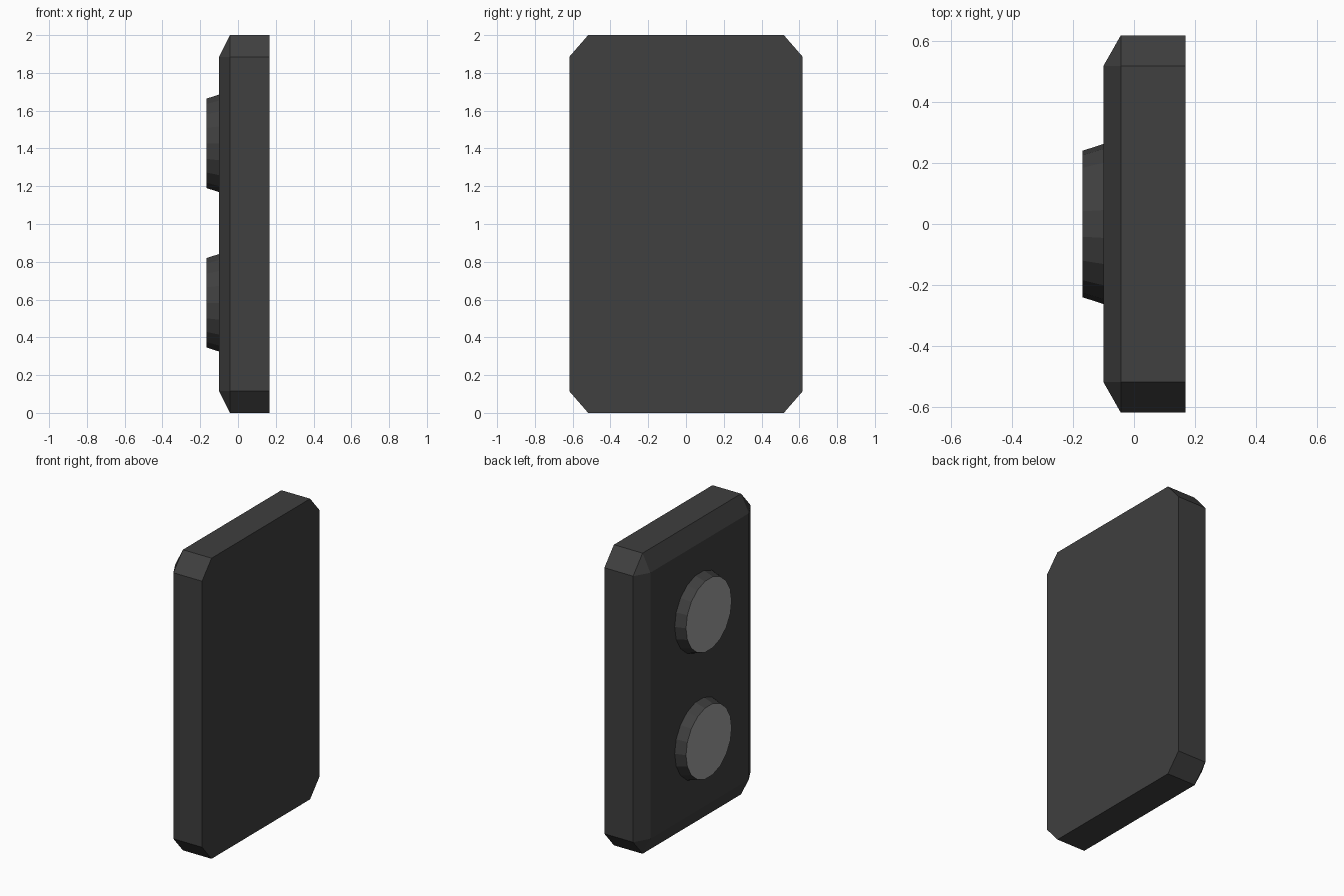
import bpy, bmesh
from math import cos, sin, pi

if "Cube" in bpy.data.objects:
    bpy.data.objects.remove(bpy.data.objects["Cube"])


def material(name, v):
    m = bpy.data.materials.new(name)
    m.diffuse_color = (v, v, v, 1)
    m.use_nodes = True
    m.node_tree.nodes["Principled BSDF"].inputs["Base Color"].default_value = m.diffuse_color
    return m


dark = material("dark_grey", 0.05)
light = material("light_grey", 0.35)


def loft(name, rings):
    """Closed solid from rings of equal vertex count; coincident points merge."""
    bm = bmesh.new()
    rows = [[bm.verts.new(p) for p in ring] for ring in rings]
    n = len(rows[0])
    for a, b in zip(rows, rows[1:]):
        for i in range(n):
            j = (i + 1) % n
            bm.faces.new((a[i], a[j], b[j], b[i]))
    bm.faces.new(rows[0])
    bm.faces.new(rows[-1])
    bmesh.ops.remove_doubles(bm, verts=bm.verts, dist=1e-4)
    bmesh.ops.recalc_face_normals(bm, faces=bm.faces)
    me = bpy.data.meshes.new(name)
    bm.to_mesh(me)
    bm.free()
    ob = bpy.data.objects.new(name, me)
    bpy.context.collection.objects.link(ob)
    me.materials.append(dark)
    return ob


def plate_ring(x, oy, oz, iy=0.518, iz=0.885):
    """Rectangle with clipped corners, centred on z = 1."""
    pts = []
    for sy, sz in ((1, 1), (-1, 1), (-1, -1), (1, -1)):
        pair = [(x, sy * oy, 1 + sz * iz), (x, sy * iy, 1 + sz * oz)]
        pts += pair if sy * sz > 0 else pair[::-1]
    return pts


# Plate: clipped corners, chamfered towards the button side
loft("plate", [plate_ring(0.168, 0.618, 1.0),
               plate_ring(-0.043, 0.618, 1.0),
               plate_ring(-0.1, 0.518, 0.885)])


def circle(x, r, zc, n=18):
    return [(x, r * cos(2 * pi * i / n), zc + r * sin(2 * pi * i / n)) for i in range(n)]


# Two tapered round buttons with lighter caps
for name, zc in (("lower_button", 0.583), ("upper_button", 1.427)):
    b = loft(name, [circle(-0.1, 0.262, zc), circle(-0.168, 0.24, zc)])
    b.data.materials.append(light)
    for f in b.data.polygons:
        if f.normal.x < -0.9:
            f.material_index = 1
